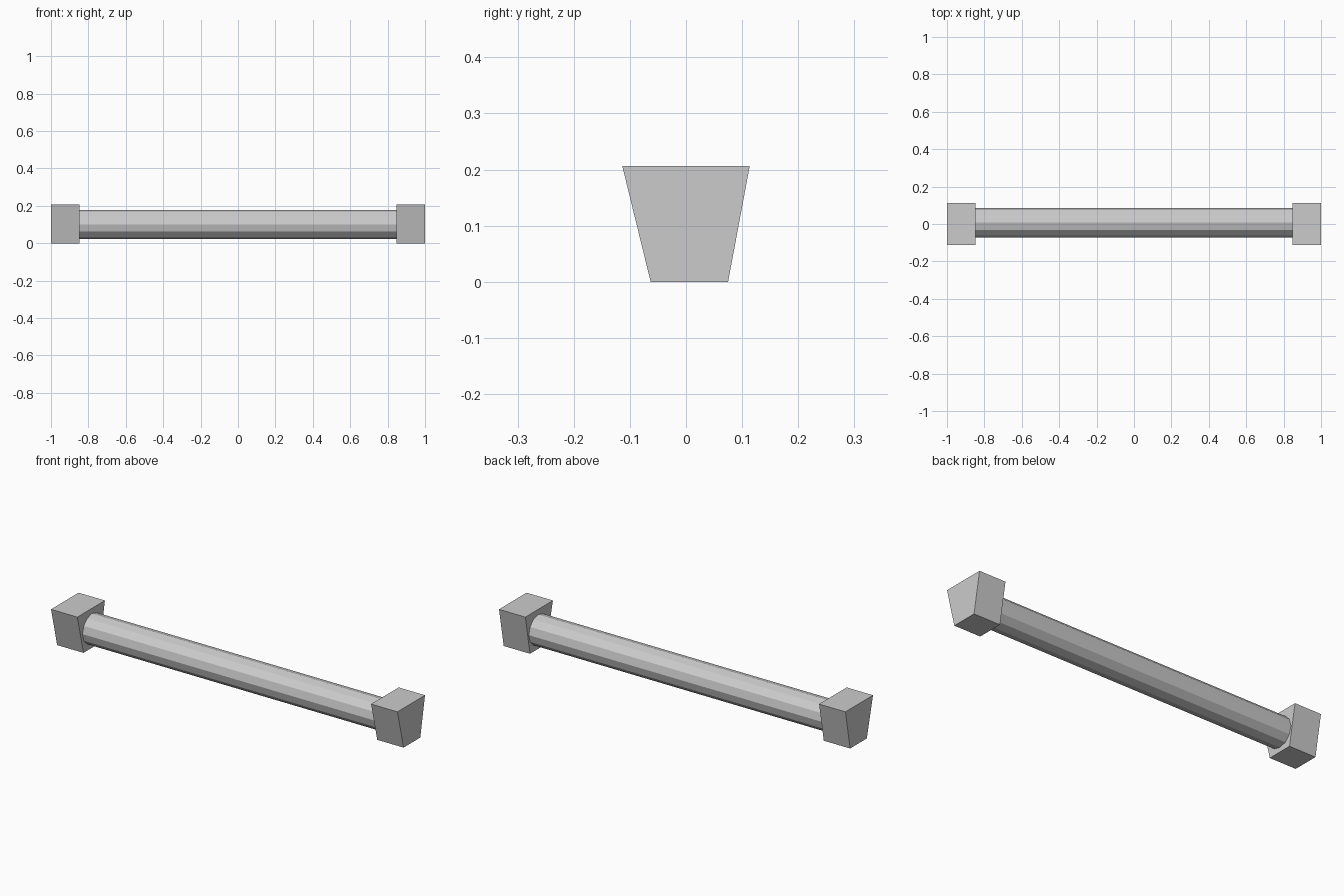
import bpy
import bmesh
from math import pi
from mathutils import Matrix

cube = bpy.data.objects.get("Cube")
if cube:
    bpy.data.objects.remove(cube, do_unlink=True)

# Single flat grey
COLOUR = (0.6, 0.6, 0.6, 1)
grey = bpy.data.materials.new("light grey")
grey.use_nodes = True
grey.diffuse_color = COLOUR
grey.node_tree.nodes["Principled BSDF"].inputs["Base Color"].default_value = COLOUR


def add_object(name, bm):
    bmesh.ops.recalc_face_normals(bm, faces=bm.faces)
    mesh = bpy.data.meshes.new(name)
    bm.to_mesh(mesh)
    bm.free()
    mesh.materials.append(grey)
    obj = bpy.data.objects.new(name, mesh)
    bpy.context.collection.objects.link(obj)
    return obj


# End blocks: a tapered profile extruded along x
INNER, OUTER = 0.848, 1.0
PROFILE = [(-0.063, 0), (0.075, 0), (0.1135, 0.206), (-0.1135, 0.206)]


def end_block(name, x_start, x_end):
    bm = bmesh.new()
    face = bm.faces.new([bm.verts.new((x_start, y, z)) for y, z in PROFILE])
    grown = bmesh.ops.extrude_face_region(bm, geom=[face], use_keep_orig=True)
    moved = [v for v in grown["geom"] if isinstance(v, bmesh.types.BMVert)]
    bmesh.ops.translate(bm, verts=moved, vec=(x_end - x_start, 0, 0))
    add_object(name, bm)


end_block("left_end_block", INNER, OUTER)
end_block("right_end_block", -OUTER, -INNER)

# Twelve-sided bar between the blocks
bm = bmesh.new()
place = Matrix.Translation((0, 0.007, 0.101)) @ Matrix.Rotation(pi / 2, 4, "Y")
bmesh.ops.create_cone(bm, cap_ends=True, segments=12, radius1=0.078,
                      radius2=0.078, depth=2 * INNER, matrix=place)
add_object("bar", bm)
